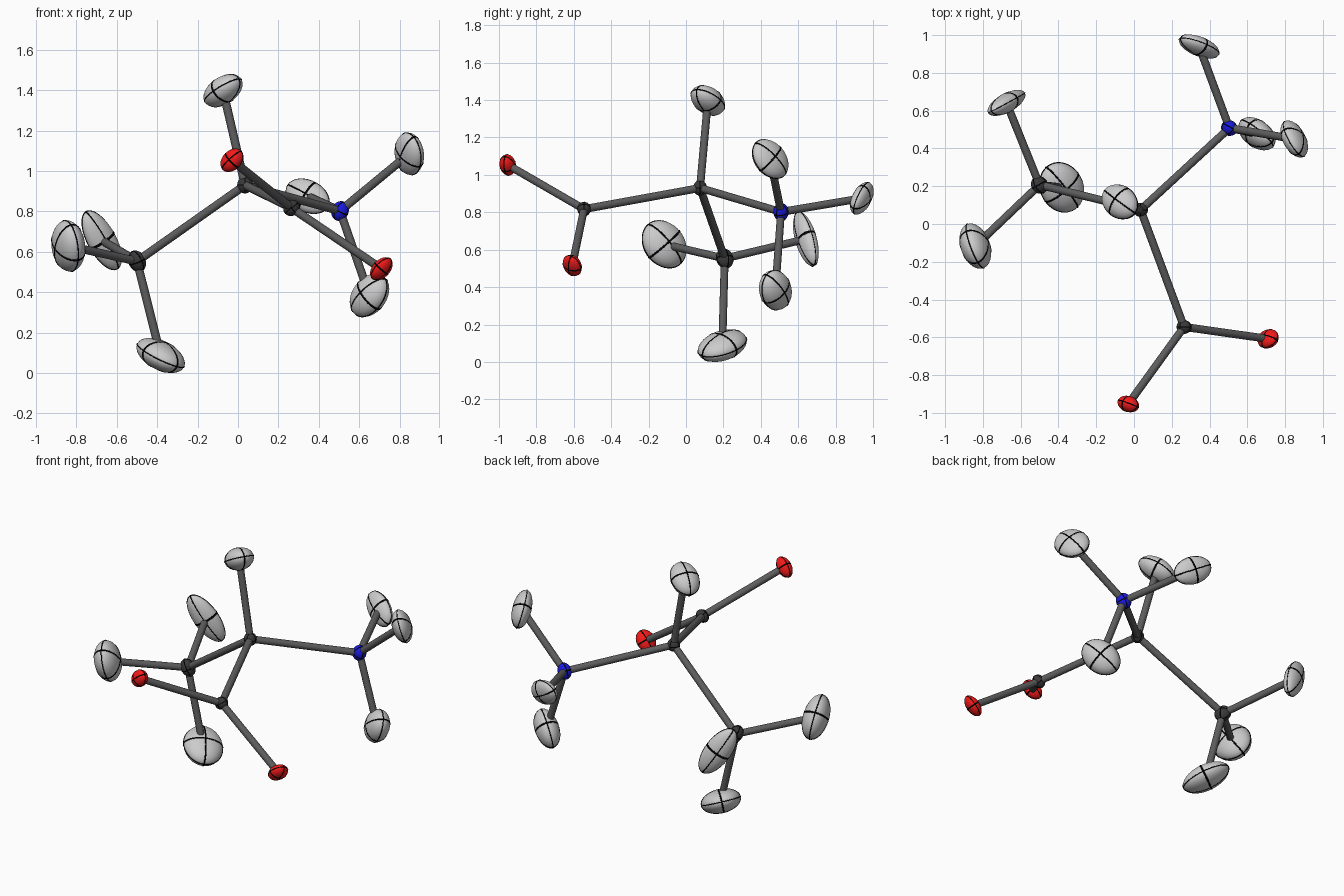
import bpy, math
from mathutils import Matrix, Vector

if "Cube" in bpy.data.objects:
    bpy.data.objects.remove(bpy.data.objects["Cube"])


def material(name, rgb):
    m = bpy.data.materials.new(name)
    m.diffuse_color = (*rgb, 1)
    m.use_nodes = True
    m.node_tree.nodes["Principled BSDF"].inputs["Base Color"].default_value = m.diffuse_color
    return m


BLACK = material("black", (0.0, 0.0, 0.0))
BOND = material("bond_grey", (0.11, 0.11, 0.11))
DARK = material("carbon_dark", (0.04, 0.04, 0.04))
RED = material("oxygen_red", (0.9, 0.01, 0.01))
BLUE = material("nitrogen_blue", (0.01, 0.01, 0.75))

# name: centre, half extents in x/y/z, tilt correlations xy/xz/yz, material
ATOMS = {
    "alpha_carbon": ((.035, .075, .93), (.038, .036, .04), (0, 0, 0), DARK),
    "methyl_carbon": ((-.5, .207, .553), (.045, .047, .053), (-.1, -.2, -.1), DARK),
    "acid_carbon": ((.265, -.545, .817), (.04, .036, .039), (0, .1, 0), DARK),
    "nitrogen": ((.505, .508, .802), (.044, .041, .048), (-.1, .1, 0), BLUE),
    "oxygen_front": ((-.03, -.953, 1.053), (.057, .044, .057), (-.2, .3, -.1), RED),
    "oxygen_side": ((.71, -.608, .516), (.056, .051, .057), (.15, .4, -.2), RED),
    "hydrogen_top": ((-.074, .117, 1.398), (.097, .092, .081), (-.2, .4, -.3), None),
    "amine_hydrogen_high": ((.848, .45, 1.085), (.073, .098, .105), (-.45, -.1, -.3), None),
    "amine_hydrogen_low": ((.651, .478, .384), (.098, .088, .107), (-.4, .3, -.1), None),
    "amine_hydrogen_back": ((.345, .94, .875), (.107, .063, .087), (-.5, -.3, .45), None),
    "methyl_hydrogen_low": ((-.383, .194, .087), (.12, .131, .087), (-.15, -.45, .3), None),
    "methyl_hydrogen_front": ((-.84, -.117, .629), (.084, .12, .127), (-.3, -.1, -.2), None),
    "methyl_hydrogen_back": ((-.675, .641, .657), (.1, .069, .145), (.6, -.6, -.5), None),
}

BONDS = {
    "alpha_carbon": ("methyl_carbon", "acid_carbon", "nitrogen", "hydrogen_top"),
    "acid_carbon": ("oxygen_front", "oxygen_side"),
    "nitrogen": ("amine_hydrogen_high", "amine_hydrogen_low", "amine_hydrogen_back"),
    "methyl_carbon": ("methyl_hydrogen_low", "methyl_hydrogen_front", "methyl_hydrogen_back"),
}


def principal_axes(ext, corr):
    """Turn silhouette extents and tilts into a rotation and three radii."""
    a = Matrix([[ext[i] * ext[j] * (1 if i == j else corr[i + j - 1])
                 for j in range(3)] for i in range(3)])
    rot = Matrix.Identity(3)
    for _ in range(10):
        for p, q in ((0, 1), (0, 2), (1, 2)):
            t = 0.5 * math.atan2(2 * a[p][q], a[p][p] - a[q][q])
            r = Matrix.Identity(3)
            r[p][p] = r[q][q] = math.cos(t)
            r[p][q], r[q][p] = -math.sin(t), math.sin(t)
            a = r.transposed() @ a @ r
            rot = rot @ r
    return rot, [math.sqrt(max(a[i][i], 4e-4)) for i in range(3)]


def finish(name, mat):
    ob = bpy.context.object
    ob.name = name
    if mat:
        ob.data.materials.append(mat)
    bpy.ops.object.shade_smooth()
    return ob


# ellipsoid atoms, each with three black rings on its principal planes
for name, (pos, ext, corr, mat) in ATOMS.items():
    rot, radii = principal_axes(ext, corr)
    place = Matrix.Translation(pos) @ rot.to_4x4() @ Matrix.Diagonal((*radii, 1))
    bpy.ops.mesh.primitive_uv_sphere_add(segments=40, ring_count=20, radius=1)
    finish(name, mat).data.transform(place)
    line = 0.005 / (sum(radii) / 3)
    for i, axis in enumerate("XYZ"):
        bpy.ops.mesh.primitive_torus_add(major_segments=48, minor_segments=8,
                                         major_radius=1.025 - line, minor_radius=line)
        turn = Matrix.Identity(4) if axis == "Z" else \
            Matrix.Rotation(math.pi / 2, 4, "Y" if axis == "X" else "X")
        finish(f"{name}_ring_{i + 1}", BLACK).data.transform(place @ turn)

# straight bonds between atom centres
for start, ends in BONDS.items():
    for end in ends:
        a, b = Vector(ATOMS[start][0]), Vector(ATOMS[end][0])
        d = b - a
        bpy.ops.mesh.primitive_cylinder_add(vertices=16, radius=0.021, depth=d.length)
        ob = finish(f"bond_{start}_to_{end}", BOND)
        bpy.ops.object.shade_smooth_by_angle(angle=math.radians(40))
        ob.data.transform(Matrix.Translation((a + b) / 2) @ d.to_track_quat("Z", "Y").to_matrix().to_4x4())
